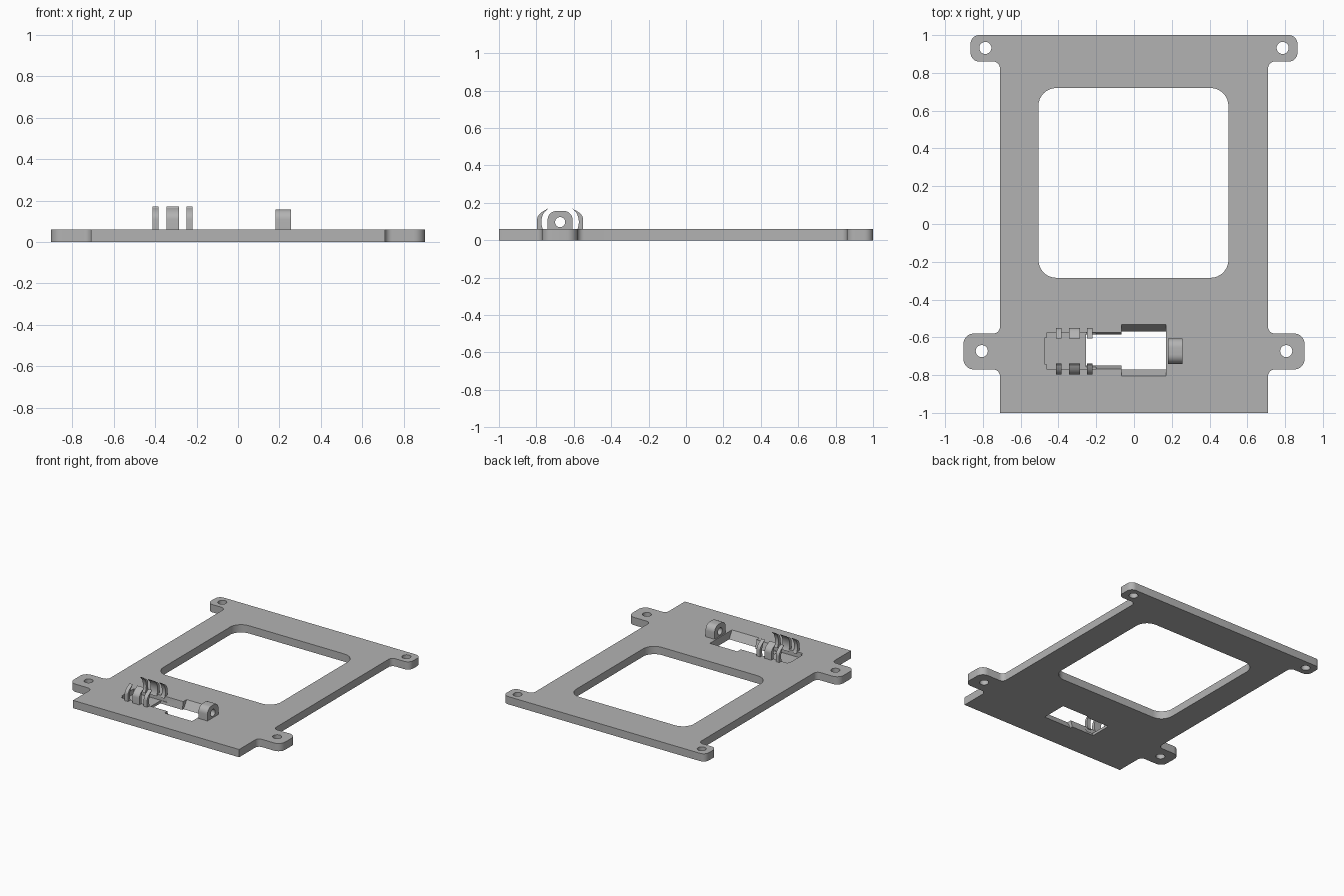
import bpy, bmesh, math
from mathutils import Vector

old = bpy.data.objects.get("Cube")
if old:
    bpy.data.objects.remove(old, do_unlink=True)

T = 0.06          # plate thickness
CY = -0.673       # centre line of the holder
AXIS_Z = 0.097    # height of the holder axis

grey = bpy.data.materials.new("grey plastic")
grey.use_nodes = True
colour = (0.45, 0.45, 0.45, 1)
grey.diffuse_color = colour
grey.node_tree.nodes["Principled BSDF"].inputs["Base Color"].default_value = colour


def rounded(corners, steps=8):
    """Polygon from (x, y, radius) corners, each replaced by an arc."""
    out = []
    for i, (x, y, r) in enumerate(corners):
        p = Vector((x, y))
        if r == 0:
            out.append(p)
            continue
        a = (Vector(corners[i - 1][:2]) - p).normalized()
        b = (Vector(corners[(i + 1) % len(corners)][:2]) - p).normalized()
        half = a.angle(b) / 2
        centre = p + (a + b).normalized() * r / math.sin(half)
        start = p + a * r / math.tan(half) - centre
        end = p + b * r / math.tan(half) - centre
        turn = start.angle_signed(end)
        for k in range(steps + 1):
            ang = math.atan2(start.y, start.x) - turn * k / steps
            out.append(centre + r * Vector((math.cos(ang), math.sin(ang))))
    return out


def box(x0, x1, y0, y1, r=0):
    return rounded([(x0, y0, r), (x1, y0, r), (x1, y1, r), (x0, y1, r)])


def circle(x, y, r, n=32):
    return [Vector((x + r * math.cos(math.tau * k / n),
                    y + r * math.sin(math.tau * k / n))) for k in range(n)]


def prism(name, points, lo, hi, axis="z"):
    """Extrude an outline along z (points are x, y) or x (points are y, z)."""
    def place(p):
        return (p[0], p[1], lo) if axis == "z" else (lo, p[0], p[1])
    bm = bmesh.new()
    face = bm.faces.new([bm.verts.new(place(p)) for p in points])
    ext = bmesh.ops.extrude_face_region(bm, geom=[face])
    move = (0, 0, hi - lo) if axis == "z" else (hi - lo, 0, 0)
    bmesh.ops.translate(bm, vec=move, verts=[
        v for v in ext["geom"] if isinstance(v, bmesh.types.BMVert)])
    bmesh.ops.recalc_face_normals(bm, faces=bm.faces)
    mesh = bpy.data.meshes.new(name)
    bm.to_mesh(mesh)
    bm.free()
    mesh.materials.append(grey)
    ob = bpy.data.objects.new(name, mesh)
    bpy.context.collection.objects.link(ob)
    return ob


def activate(ob):
    bpy.ops.object.select_all(action="DESELECT")
    ob.select_set(True)
    bpy.context.view_layer.objects.active = ob


def cut(target, cutter):
    cutter.hide_render = True
    mod = target.modifiers.new("cut", "BOOLEAN")
    mod.operation = "DIFFERENCE"
    mod.solver = "EXACT"
    mod.object = cutter
    activate(target)
    bpy.ops.object.modifier_apply(modifier=mod.name)
    bpy.data.objects.remove(cutter, do_unlink=True)


def smooth(ob):
    activate(ob)
    bpy.ops.object.shade_smooth_by_angle(angle=math.radians(30))


# Plate outline with four mounting tabs
right = [(0.71, -1, 0), (0.71, -0.77, 0.035), (0.903, -0.77, 0.055),
         (0.903, -0.58, 0.055), (0.71, -0.58, 0.035), (0.71, 0.86, 0.035),
         (0.865, 0.86, 0.045), (0.865, 1, 0.045)]
left = [(-x, y, r) for x, y, r in reversed(right)]
plate = prism("plate", rounded(right + left), 0, T)

# Large window and screw holes
cut(plate, prism("window_cutter", box(-0.506, 0.5, -0.285, 0.72, 0.095), -0.1, 0.2))
for side in (-1, 1):
    for x, y in ((0.787, 0.932), (0.806, CY)):
        cut(plate, prism("hole_cutter", circle(side * x, y, 0.032), -0.1, 0.2))

# Shallow pocket under the clips, then two through channels with sloped walls
pocket = [(-0.473, -0.74), (-0.463, -0.74), (-0.463, -0.768), (-0.2, -0.768),
          (-0.2, -0.577), (-0.463, -0.577), (-0.463, -0.603), (-0.473, -0.603)]
cut(plate, prism("pocket_cutter", pocket, 0.02, 0.2))


def channel(x0, x1, top, bottom):
    section = [(bottom[0], -0.05), (bottom[1], -0.05), (bottom[1], 0),
               (top[1], T), (top[1], 0.2), (top[0], 0.2), (top[0], T), (bottom[0], 0)]
    cut(plate, prism("channel_cutter", section, x0, x1, "x"))


channel(-0.255, -0.02, (-0.768, -0.575), (-0.75, -0.585))
channel(-0.066, 0.17, (-0.804, -0.533), (-0.77, -0.57))
smooth(plate)

# Curved spring clips in facing pairs
for number, (x0, x1) in enumerate([(-0.412, -0.383), (-0.345, -0.286), (-0.249, -0.219)], 1):
    for label, s in (("front", -1), ("back", 1)):
        inner = [(CY + s * 0.1 * math.cos(a), AXIS_Z + 0.1 * math.sin(a))
                 for a in (math.radians(-30 + 79 * k / 12) for k in range(13))]
        outer = [(CY + s * 0.123 * math.cos(a), AXIS_Z + 0.014 + 0.066 * math.sin(a))
                 for a in (math.radians(56 * k / 8) for k in range(9))]
        base = [(CY + s * 0.123, T - 0.01)]
        start = [(CY + s * 0.098, T - 0.01)]
        clip = prism(f"{label}_clip_{number}", start + inner + outer[::-1] + base, x0, x1, "x")
        smooth(clip)

# Rounded bearing block with an axle hole
block = prism("bearing_block", rounded([
    (CY - 0.067, T - 0.01, 0), (CY + 0.067, T - 0.01, 0),
    (CY + 0.067, 0.157, 0.048), (CY - 0.067, 0.157, 0.048)]), 0.18, 0.257, "x")
cut(block, prism("axle_cutter", circle(CY, AXIS_Z, 0.027), 0.1, 0.3, "x"))
smooth(block)
